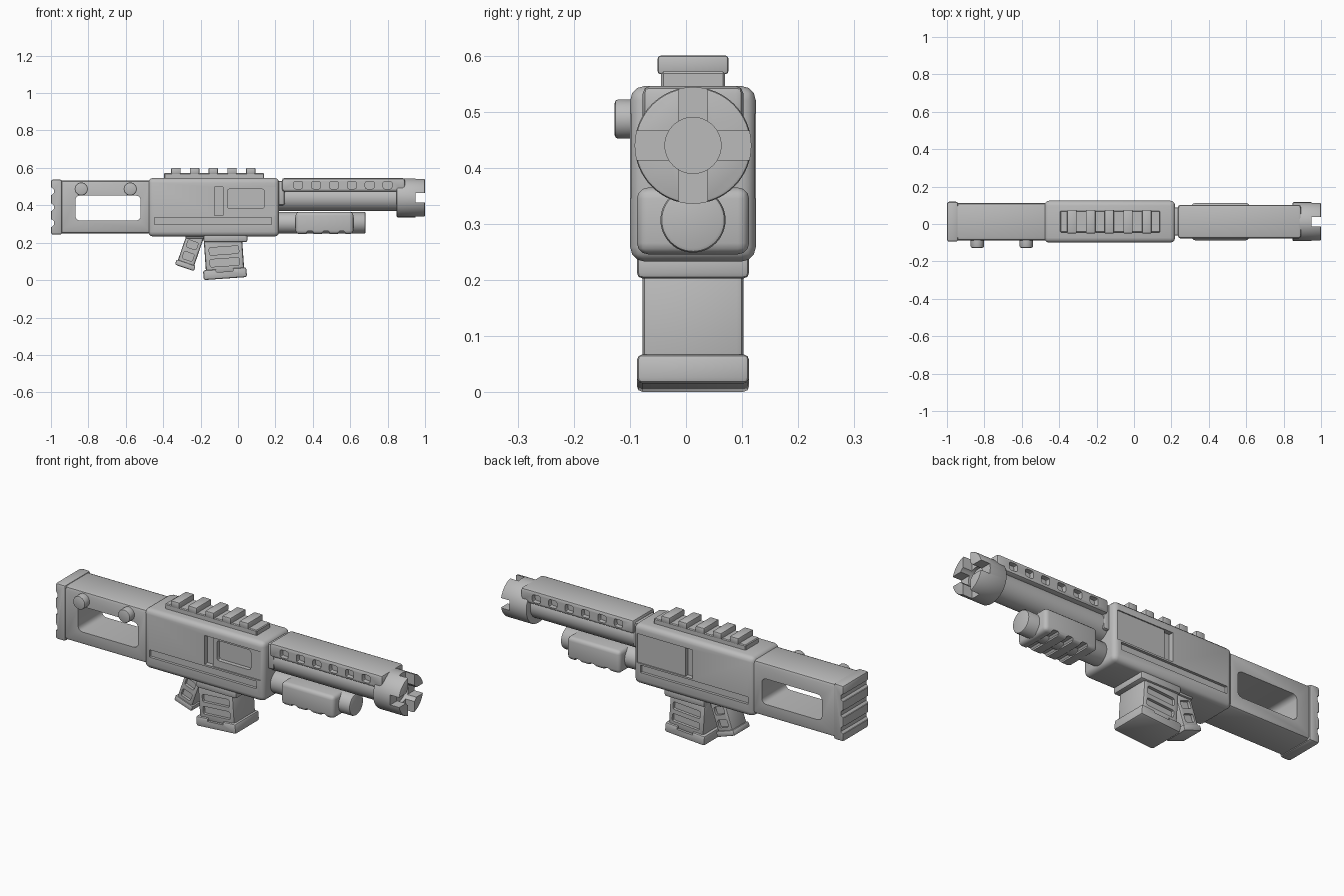
import bpy, bmesh, math
from mathutils import Matrix, Vector

if "Cube" in bpy.data.objects:
    bpy.data.objects.remove(bpy.data.objects["Cube"])

CY = 0.0125          # centre plane of the body
GREY = bpy.data.materials.new("matte_grey")
GREY.use_nodes = True
colour = (0.5, 0.5, 0.5, 1)
GREY.diffuse_color = colour
GREY.node_tree.nodes["Principled BSDF"].inputs["Base Color"].default_value = colour


def finish(name, bm):
    mesh = bpy.data.meshes.new(name)
    bm.to_mesh(mesh)
    bm.free()
    mesh.materials.append(GREY)
    ob = bpy.data.objects.new(name, mesh)
    bpy.context.collection.objects.link(ob)
    return ob


def box(name, x, y, z, bevel=0.0, seg=2, axis=None):
    """Box from (min, max) ranges; bevel all edges or those along one axis."""
    bm = bmesh.new()
    bmesh.ops.create_cube(bm, size=1)
    for v in bm.verts:
        v.co = Vector([(r[0] + r[1]) / 2 + c * (r[1] - r[0]) for c, r in zip(v.co, (x, y, z))])
    if bevel:
        edges = [e for e in bm.edges if axis is None
                 or abs((e.verts[0].co - e.verts[1].co)[axis]) > 1e-6]
        bmesh.ops.bevel(bm, geom=edges, offset=bevel, segments=seg, profile=0.5,
                        affect='EDGES', clamp_overlap=True)
    return finish(name, bm)


def wide(half):
    return (CY - half, CY + half)


def cylinder(name, axis, start, end, a, b, r, bevel=0.0, sides=48):
    """Cylinder along x (a=y, b=z) or along y (a=x, b=z)."""
    bm = bmesh.new()
    bmesh.ops.create_cone(bm, cap_ends=True, segments=sides, radius1=r, radius2=r, depth=end - start)
    if bevel:
        rims = [e for e in bm.edges if any(len(f.verts) > 4 for f in e.link_faces)]
        bmesh.ops.bevel(bm, geom=rims, offset=bevel, segments=2, profile=0.5, affect='EDGES')
    mid = (start + end) / 2
    if axis == 'X':
        m = Matrix.Translation((mid, a, b)) @ Matrix.Rotation(math.pi / 2, 4, 'Y')
    else:
        m = Matrix.Translation((a, mid, b)) @ Matrix.Rotation(math.pi / 2, 4, 'X')
    bmesh.ops.transform(bm, matrix=m, verts=bm.verts)
    return finish(name, bm)


def cut(ob, cutters):
    for c in cutters:
        mod = ob.modifiers.new("cut", 'BOOLEAN')
        mod.operation = 'DIFFERENCE'
        mod.solver = 'EXACT'
        mod.object = c
        bpy.context.view_layer.objects.active = ob
        bpy.ops.object.modifier_apply(modifier=mod.name)
        bpy.data.objects.remove(c)


def side_cuts(x, z, half, depth, bevel=0.0, sides=(-1, 1)):
    """Matching recess cutters on the flanks of a part of given half width."""
    out = []
    for s in sides:
        y = sorted((CY + s * (half - depth), CY + s * (half + 0.05)))
        out.append(box("cutter", x, y, z, bevel, 2, 1))
    return out


def tilt(ob, pivot, degrees):
    p = Vector(pivot)
    ob.data.transform(Matrix.Translation(p) @ Matrix.Rotation(math.radians(degrees), 4, 'Y')
                      @ Matrix.Translation(-p))


# Receiver with chamfered upper edges
receiver = box("receiver", (-0.48, 0.22), wide(0.112), (0.233, 0.546), 0.026, 3)
cut(receiver,
    side_cuts((-0.08, 0.2), (0.345, 0.497), 0.112, 0.006)
    + side_cuts((-0.125, -0.08), (0.345, 0.497), 0.112, 0.025)
    + side_cuts((-0.447, 0.178), (0.297, 0.336), 0.112, 0.014)
    + side_cuts((-0.057, 0.14), (0.382, 0.487), 0.112, 0.028, 0.012, (-1,)))

# Top rail
box("rail_base", (-0.395, 0.14), wide(0.057), (0.535, 0.572), 0.004, 1)
for i in range(5):
    x = -0.332 + i * 0.1
    box("rail_tooth", (x - 0.025, x + 0.025), wide(0.063), (0.567, 0.6), 0.005, 2)

# Stock with an open window
stock = box("stock", (-0.96, -0.46), wide(0.1), (0.25, 0.532), 0.016)
cut(stock, [box("cutter", (-0.87, -0.52), (-0.3, 0.3), (0.318, 0.452), 0.025, 3, 1)])

# Butt plate with grip grooves
butt = box("butt_plate", (-1.0, -0.94), wide(0.107), (0.243, 0.538), 0.012)
cut(butt, [box("cutter", (-1.05, -0.985), (-0.3, 0.3), (z - 0.02, z + 0.02), 0.01, 1, 1)
           for z in (0.305, 0.39, 0.475)])

# Round studs on the stock
for x in (-0.838, -0.576):
    cylinder("stock_stud", 'Y', -0.127, -0.06, x, 0.487, 0.035, 0.006, 32)

# Barrel, neck and upper handguard
cylinder("barrel", 'X', 0.2, 0.9, CY, 0.44, 0.071)
box("handguard_neck", (0.2, 0.25), wide(0.075), (0.4, 0.53), 0.01)
handguard = box("handguard", (0.235, 0.893), wide(0.09), (0.473, 0.546), 0.014)
vents = []
for i in range(6):
    x = 0.322 + i * 0.0955
    vents += side_cuts((x - 0.024, x + 0.024), (0.488, 0.528), 0.09, 0.025, 0.01)
cut(handguard, vents)

# Muzzle with cross slots and bore
muzzle = cylinder("muzzle", 'X', 0.848, 1.0, CY, 0.44, 0.104, 0.006, 64)
cut(muzzle, [cylinder("cutter", 'X', 0.93, 1.1, CY, 0.44, 0.05),
             box("cutter", (0.948, 1.1), wide(0.026), (0.3, 0.6)),
             box("cutter", (0.948, 1.1), wide(0.2), (0.414, 0.466))])

# Lower tube and ribbed foregrip
cylinder("lower_tube", 'X', 0.2, 0.682, CY, 0.307, 0.058, 0.008)
foregrip = box("foregrip", (0.308, 0.617), wide(0.1), (0.246, 0.365), 0.02, 3)
cut(foregrip, [box("cutter", (x - 0.02, x + 0.02), (-0.3, 0.3), (0.2, 0.262), 0.008, 1, 1)
               for x in (0.385, 0.47, 0.555)])

# Magazine well and plate
box("magazine_well", (-0.185, 0.05), wide(0.1), (0.203, 0.25), 0.01)
box("lower_plate", (-0.28, -0.17), wide(0.07), (0.222, 0.25), 0.008)

# Magazine, slightly raked
pivot = (-0.075, 0, 0.1)
magazine = box("magazine", (-0.175, 0.03), wide(0.09), (0.04, 0.235), 0.012)
cut(magazine, [c for z in (0.095, 0.158)
               for c in side_cuts((-0.15, 0.008), (z - 0.02, z + 0.02), 0.09, 0.015, 0.008)])
base = box("magazine_base", (-0.19, 0.042), wide(0.1), (0.008, 0.06), 0.01)
cut(base, side_cuts((-0.12, -0.03), (0.045, 0.1), 0.1, 0.02))
for ob in (magazine, base):
    tilt(ob, pivot, -4)

# Raked rear grip with ladder recesses
grip = box("rear_grip", (-0.302, -0.21), wide(0.06), (0.07, 0.25), 0.01)
cut(grip, [c for z in (0.125, 0.19)
           for c in side_cuts((-0.285, -0.228), (z - 0.02, z + 0.02), 0.06, 0.015, 0.008)])
grip_base = box("rear_grip_base", (-0.31, -0.202), wide(0.066), (0.06, 0.09), 0.008)
for ob in (grip, grip_base):
    tilt(ob, (-0.255, 0, 0.155), 19)

# Smooth the rounded edges, keep the hard ones
for ob in bpy.context.view_layer.objects:
    ob.select_set(ob.type == 'MESH' and GREY.name in ob.data.materials)
bpy.context.view_layer.objects.active = receiver
bpy.ops.object.shade_smooth_by_angle(angle=math.radians(35))
